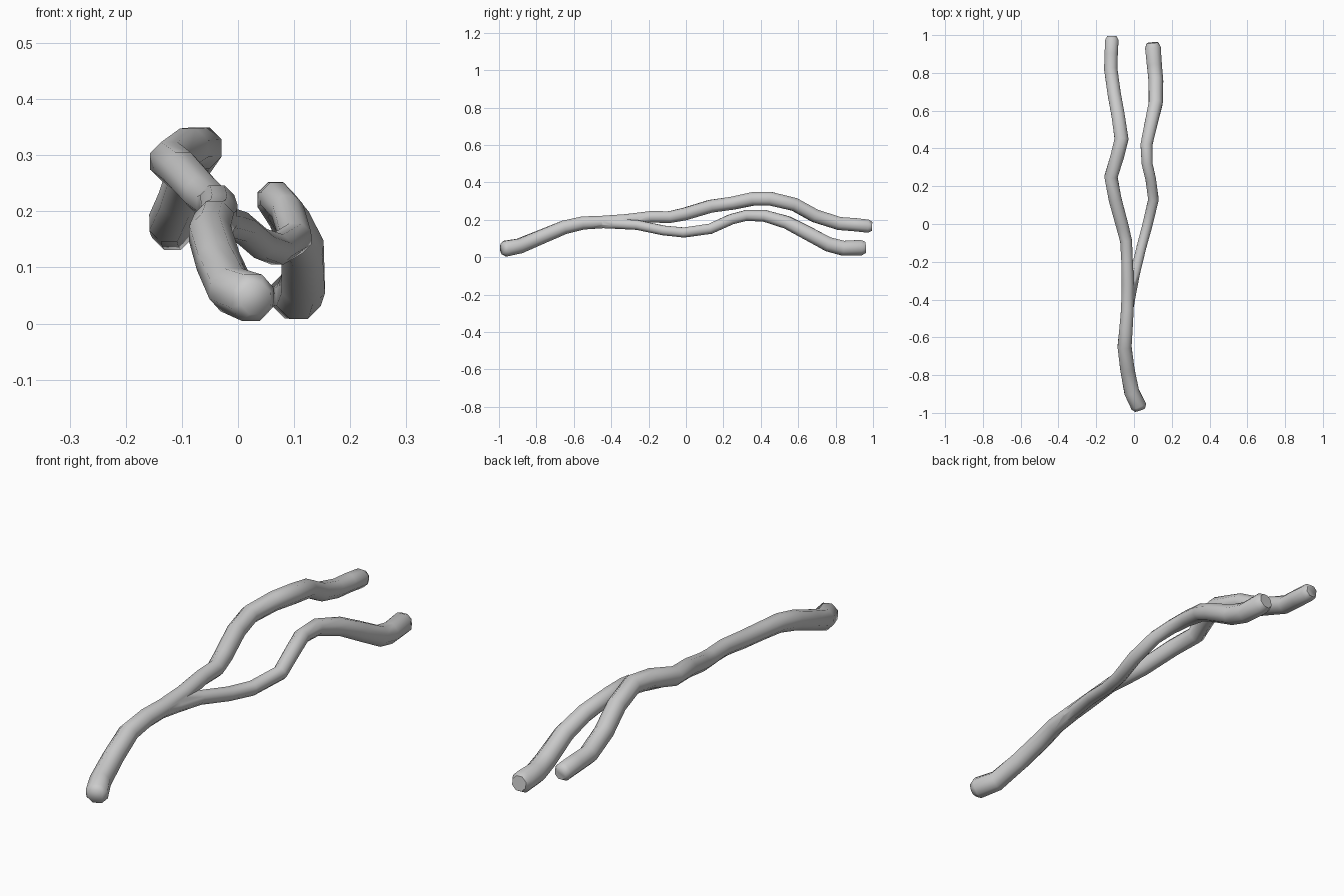
import bpy, bmesh, math
from mathutils import Vector

SIDES = 8


def tube(name, path):
    """Octagonal limb through (x, y, z, radius) points, with closed ends."""
    pts = [Vector(p[:3]) for p in path]
    bm = bmesh.new()
    rings = []
    for i, p in enumerate(pts):
        a = (p - pts[max(i - 1, 0)]).normalized()
        b = (pts[min(i + 1, len(pts) - 1)] - p).normalized()
        t = (a + b).normalized()
        side = t.cross(Vector((0, 0, 1))).normalized()
        up = side.cross(t)
        ring = []
        for k in range(SIDES):
            ang = 2 * math.pi * (k + 0.5) / SIDES
            ring.append(bm.verts.new(p + path[i][3] * (side * math.cos(ang) + up * math.sin(ang))))
        rings.append(ring)
    for r, s in zip(rings, rings[1:]):
        for k in range(SIDES):
            n = (k + 1) % SIDES
            bm.faces.new((r[k], r[n], s[n], s[k]))
    bm.faces.new(rings[0][::-1])
    bm.faces.new(rings[-1])
    bmesh.ops.recalc_face_normals(bm, faces=bm.faces)
    mesh = bpy.data.meshes.new(name)
    bm.to_mesh(mesh)
    bm.free()
    ob = bpy.data.objects.new(name, mesh)
    bpy.context.collection.objects.link(ob)
    return ob


# Main limb: trunk running into the higher left fork
branch = tube("forked_branch", [
    (0.032, -0.985, 0.044, 0.030), (0.025, -0.965, 0.046, 0.045),
    (-0.012, -0.89, 0.060, 0.043), (-0.035, -0.77, 0.110, 0.041),
    (-0.050, -0.65, 0.160, 0.040), (-0.042, -0.55, 0.183, 0.038),
    (-0.035, -0.45, 0.188, 0.036), (-0.033, -0.32, 0.198, 0.035),
    (-0.037, -0.19, 0.216, 0.033), (-0.042, -0.09, 0.214, 0.034),
    (-0.062, -0.01, 0.230, 0.036), (-0.100, 0.13, 0.272, 0.037),
    (-0.122, 0.25, 0.289, 0.038), (-0.088, 0.36, 0.312, 0.039),
    (-0.066, 0.45, 0.313, 0.040), (-0.085, 0.58, 0.282, 0.038),
    (-0.105, 0.69, 0.221, 0.038), (-0.123, 0.82, 0.180, 0.038),
    (-0.121, 0.90, 0.174, 0.038), (-0.117, 0.975, 0.166, 0.038),
    (-0.117, 0.995, 0.165, 0.026)])

# Lower right fork, starting inside the trunk
fork = tube("right_fork", [
    (-0.036, -0.50, 0.182, 0.026), (-0.018, -0.38, 0.179, 0.029),
    (0.006, -0.26, 0.172, 0.028), (0.040, -0.12, 0.143, 0.028),
    (0.070, -0.01, 0.132, 0.029), (0.103, 0.13, 0.152, 0.030),
    (0.088, 0.24, 0.202, 0.030), (0.069, 0.32, 0.223, 0.031),
    (0.066, 0.42, 0.221, 0.034), (0.092, 0.54, 0.186, 0.037),
    (0.115, 0.64, 0.134, 0.040), (0.116, 0.76, 0.069, 0.042),
    (0.108, 0.84, 0.048, 0.043), (0.100, 0.935, 0.051, 0.045),
    (0.098, 0.96, 0.053, 0.032)])

# Fuse the fork into the trunk
mod = branch.modifiers.new("fuse", 'BOOLEAN')
mod.operation = 'UNION'
mod.solver = 'EXACT'
mod.object = fork
bpy.context.view_layer.objects.active = branch
branch.select_set(True)
bpy.ops.object.modifier_apply(modifier=mod.name)
bpy.data.objects.remove(fork)
bpy.ops.object.shade_smooth_by_angle(angle=math.radians(60))
